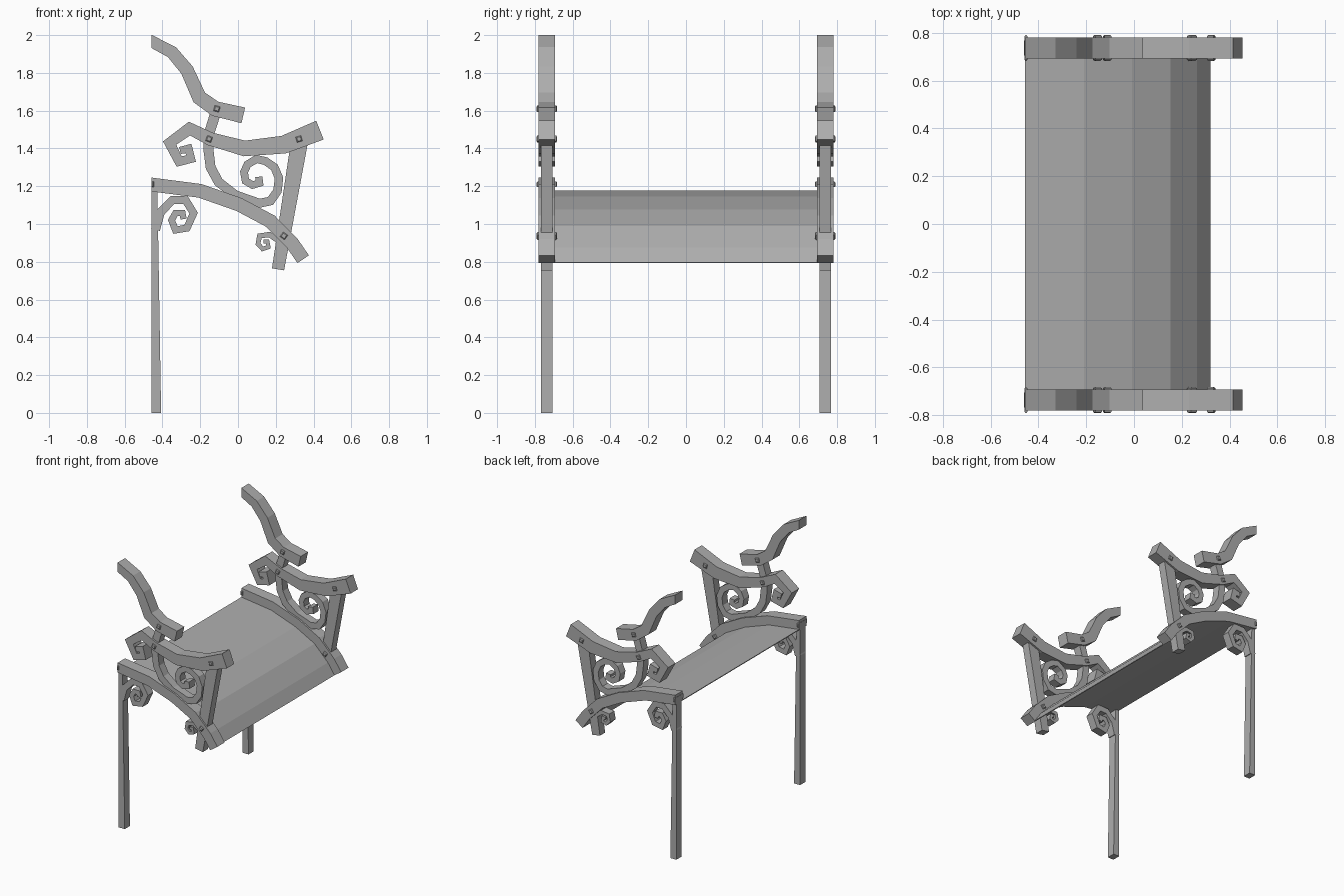
import bpy, bmesh, math
from mathutils import Vector, Matrix

cube = bpy.data.objects.get("Cube")
if cube:
    bpy.data.objects.remove(cube, do_unlink=True)

iron = bpy.data.materials.new("iron_grey")
iron.use_nodes = True
GREY = (0.42, 0.42, 0.42, 1)
iron.diffuse_color = GREY
iron.node_tree.nodes["Principled BSDF"].inputs["Base Color"].default_value = GREY

SIDE_Y = 0.737      # centre of each end frame
WIDE = 0.088        # depth of the main beams
THIN = 0.062        # depth of legs, supports and scrolls


def finish(name, bm, mirrored=True):
    """Turn a bmesh into an object, optionally repeated on the opposite end."""
    bmesh.ops.recalc_face_normals(bm, faces=bm.faces)
    mesh = bpy.data.meshes.new(name)
    bm.to_mesh(mesh)
    bm.free()
    mesh.materials.append(iron)
    obj = bpy.data.objects.new(name, mesh)
    bpy.context.collection.objects.link(obj)
    if mirrored:
        mod = obj.modifiers.new("both_ends", 'MIRROR')
        mod.use_axis = (False, True, False)
        mod.use_mirror_merge = False
    return obj


def ribbon(name, path, start, end, depth, low=-0.5, high=0.5,
           upright_start=False, y=SIDE_Y, mirrored=True):
    """Square bar along an (x, z) path with mitred corners and tapering width."""
    pts = [Vector(p) for p in path]
    dirs = [(b - a).normalized() for a, b in zip(pts, pts[1:])]
    lengths = [(b - a).length for a, b in zip(pts, pts[1:])]
    bm = bmesh.new()
    rings, run = [], 0
    for i, p in enumerate(pts):
        before, after = dirs[max(i - 1, 0)], dirs[min(i, len(dirs) - 1)]
        tangent = (before + after).normalized()
        normal = Vector((-tangent.y, tangent.x))
        if i == 0 and upright_start:
            normal = Vector((0, 1))
        normal /= max(abs(normal.dot(Vector((-after.y, after.x)))), 0.6)
        width = start + (end - start) * run / sum(lengths)
        run += lengths[i] if i < len(lengths) else 0
        a, b = p + normal * width * low, p + normal * width * high
        rings.append([bm.verts.new((q.x, y + s * depth / 2, q.y))
                      for q, s in ((a, -1), (b, -1), (b, 1), (a, 1))])
    for r, t in zip(rings, rings[1:]):
        for k in range(4):
            j = (k + 1) % 4
            bm.faces.new((r[k], r[j], t[j], t[k]))
    bm.faces.new(rings[0])
    bm.faces.new(rings[-1])
    return finish(name, bm, mirrored)


def bolt(name, x, z, angle, width=0.03):
    """Square through-bolt with chamfered heads."""
    bm = bmesh.new()
    bmesh.ops.create_cube(bm, size=1)
    bmesh.ops.scale(bm, vec=(width, 0.108, 0.03), verts=bm.verts)
    heads = [e for e in bm.edges if abs(sum(v.co.y for v in e.verts)) > 0.1]
    bmesh.ops.bevel(bm, geom=heads, offset=0.005, segments=1, affect='EDGES')
    bmesh.ops.transform(bm, verts=bm.verts, matrix=Matrix.Translation((x, SIDE_Y, z))
                        @ Matrix.Rotation(math.radians(angle), 4, 'Y'))
    finish(name, bm)


# Seat sheet, with the curved rails standing on its two ends
seat_line = [(-.457, 1.172), (-.21, 1.14), (-.01, 1.07),
             (.15, .985), (.26, .873), (.315, .793)]
ribbon("seat", seat_line, .006, .006, 1.4, 0, 1,
       upright_start=True, y=0, mirrored=False)
ribbon("seat_rail", seat_line, .073, .073, WIDE, 0, 1, upright_start=True)

# Backrest rail
ribbon("back_rail", [(-.457, 1.966), (-.35, 1.91), (-.27, 1.815), (-.205, 1.67),
                     (-.12, 1.61), (.028, 1.575)], .062, .085, WIDE, upright_start=True)

# Armrest with curled rear end
ribbon("armrest", [(-.307, 1.389), (-.262, 1.4), (-.249, 1.346), (-.312, 1.331),
                   (-.362, 1.429), (-.257, 1.505), (-.146, 1.45), (.034, 1.4),
                   (.241, 1.42), (.434, 1.497)], .038, .107, WIDE)

# Support below the armrest
ribbon("arm_support", [(.325, 1.434), (.212, .76)], .09, .065, THIN)

# Large scroll hanging from the backrest rail
ribbon("arm_scroll", [(-.114, 1.603), (-.156, 1.47), (-.156, 1.39), (-.145, 1.3),
                      (-.103, 1.222), (-.013, 1.153), (.114, 1.11), (.172, 1.122),
                      (.209, 1.175), (.217, 1.243), (.193, 1.3), (.146, 1.333),
                      (.098, 1.344), (.05, 1.315), (.032, 1.275), (.04, 1.228),
                      (.077, 1.206), (.114, 1.217), (.11, 1.25)], .056, .038, THIN)

# Small scrolls under the seat
ribbon("leg_scroll", [(-.437, .97), (-.41, 1.063), (-.347, 1.127), (-.278, 1.127),
                      (-.235, 1.058), (-.27, .979), (-.331, .968), (-.352, 1.02),
                      (-.331, 1.058), (-.294, 1.058), (-.288, 1.026)], .048, .032, THIN)
ribbon("support_scroll", [(.209, .915), (.167, .944), (.114, .937), (.106, .894),
                          (.13, .868), (.161, .878), (.156, .907), (.135, .907)],
       .03, .02, THIN)

# Legs, tapering toward the seat along their inner face
ribbon("leg", [(-.457, 0), (-.457, 1.2)], .05, .03, THIN, -1, 0)

# Bolts
bolt("back_bolt", -.112, 1.61, 15)
bolt("arm_rear_bolt", -.153, 1.45, 20)
bolt("arm_front_bolt", .323, 1.45, -15)
bolt("seat_front_bolt", .243, .937, 35)
bolt("seat_rear_bolt", -.452, 1.21, 0, .014)
